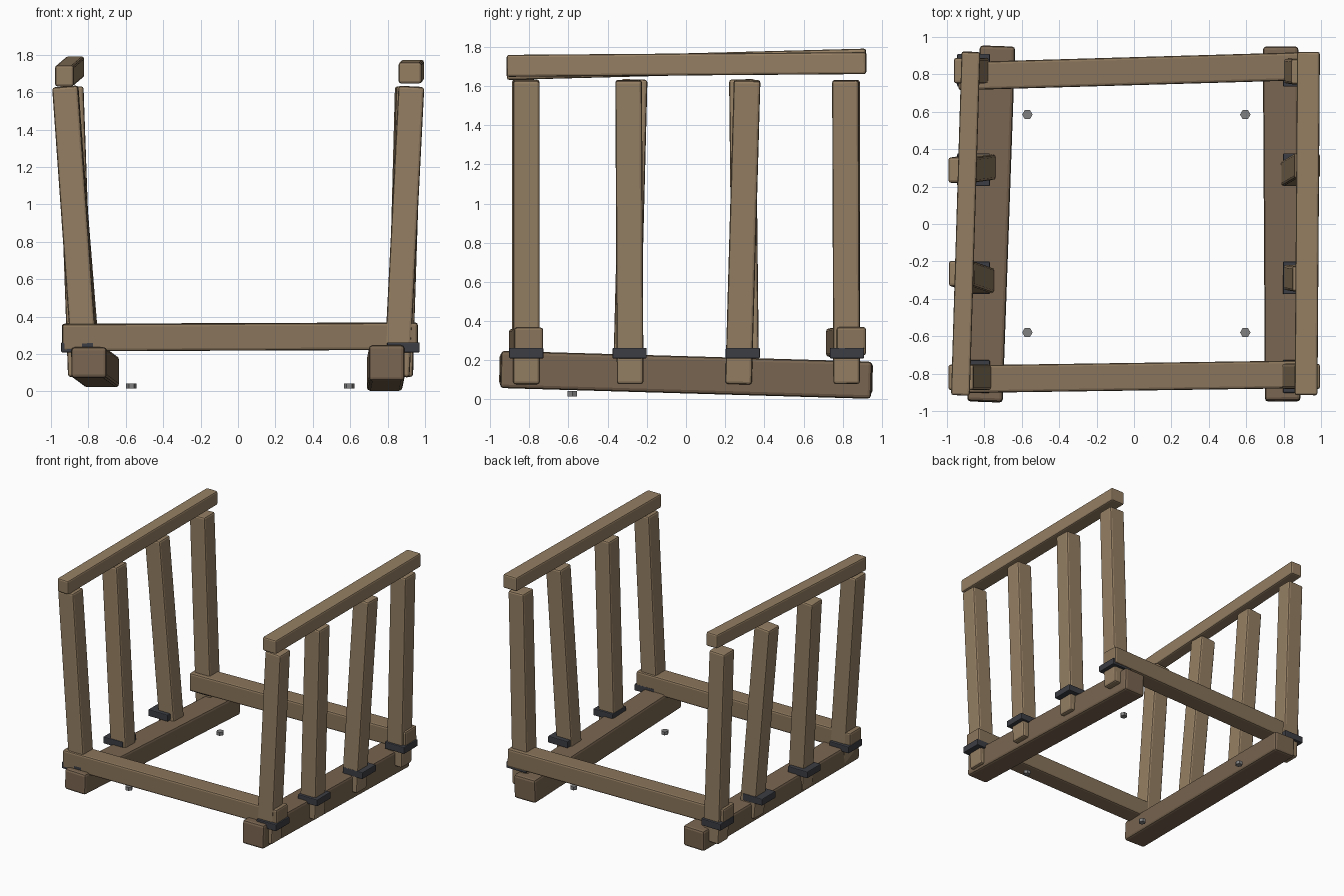
import bpy, bmesh, math
from mathutils import Vector, Matrix

if "Cube" in bpy.data.objects:
    bpy.data.objects.remove(bpy.data.objects["Cube"])


def material(name, rgb):
    m = bpy.data.materials.new(name)
    m.diffuse_color = (*rgb, 1)
    m.use_nodes = True
    m.node_tree.nodes["Principled BSDF"].inputs["Base Color"].default_value = m.diffuse_color
    return m


LIGHT = material("light_timber", (0.30, 0.212, 0.125))
MID = material("mid_timber", (0.255, 0.178, 0.105))
DARK = material("dark_timber", (0.19, 0.13, 0.08))
IRON = material("dark_iron", (0.045, 0.047, 0.056))
STEEL = material("steel", (0.22, 0.22, 0.22))


def finish(name, bm, mat, bevel, segments=2):
    mesh = bpy.data.meshes.new(name)
    bm.to_mesh(mesh)
    bm.free()
    mesh.materials.append(mat)
    ob = bpy.data.objects.new(name, mesh)
    bpy.context.collection.objects.link(ob)
    if bevel:
        mod = ob.modifiers.new("worn_edges", 'BEVEL')
        mod.width = bevel
        mod.segments = segments
    return ob


def timber(name, start, end, width, height, up, mat, bevel=0.014):
    """Square-cut timber between two end centres; height lies along 'up'."""
    a, b = Vector(start), Vector(end)
    axis = (b - a).normalized()
    side = axis.cross(Vector(up)).normalized()
    top = side.cross(axis)
    rot = Matrix((side, axis, top)).transposed().to_4x4()
    bm = bmesh.new()
    bmesh.ops.create_cube(bm, size=1)
    bmesh.ops.scale(bm, vec=(width, (b - a).length, height), verts=bm.verts)
    bmesh.ops.transform(bm, matrix=Matrix.Translation((a + b) / 2) @ rot, verts=bm.verts)
    return finish(name, bm, mat, bevel)


Z = (0, 0, 1)

# Ground skids
timber("left_skid", (-0.797, -0.95, 0.155), (-0.73, 0.95, 0.105), 0.19, 0.165, Z, DARK, 0.018)
timber("right_skid", (0.795, -0.947, 0.153), (0.784, 0.947, 0.098), 0.19, 0.19, Z, DARK, 0.018)

# Cross beams
timber("front_cross_beam", (-0.94, -0.83, 0.287), (0.96, -0.803, 0.295), 0.148, 0.145, Z, MID)
timber("back_cross_beam", (-0.94, 0.79, 0.29), (0.96, 0.845, 0.297), 0.15, 0.145, Z, MID)

# Top rails
timber("left_top_rail", (-0.928, -0.915, 1.687), (-0.872, 0.92, 1.735), 0.10, 0.112, Z, LIGHT, 0.012)
timber("right_top_rail", (0.92, -0.915, 1.703), (0.933, 0.92, 1.717), 0.122, 0.112, Z, LIGHT, 0.012)

# Leaning side stakes: (bottom x, bottom y, top x, top y)
stakes = {
    "left": [(-0.815, -0.82, -0.925, -0.82), (-0.808, -0.305, -0.922, -0.265),
             (-0.80, 0.305, -0.925, 0.288), (-0.84, 0.82, -0.895, 0.82)],
    "right": [(0.848, -0.815, 0.927, -0.815), (0.865, -0.285, 0.915, -0.293),
              (0.85, 0.268, 0.925, 0.312), (0.867, 0.82, 0.908, 0.814)],
}
for side, rows in stakes.items():
    for i, (bx, by, tx, ty) in enumerate(rows, 1):
        timber(f"{side}_stake_{i}", (bx, by, 0.08), (tx, ty, 1.63), 0.138, 0.136, (0, 1, 0), LIGHT)

# Iron stake pockets
for side, x in (("left", -0.858), ("right", 0.884)):
    for i, y in enumerate((-0.815, -0.288, 0.29, 0.822), 1):
        timber(f"{side}_stake_bracket_{i}", (x, y - 0.0875, 0.236), (x, y + 0.0875, 0.236),
               0.175, 0.054, Z, IRON, 0.006)

# Hexagonal bolt heads
for i, (x, y) in enumerate([(-0.57, -0.58), (0.595, -0.58), (-0.57, 0.585), (0.595, 0.585)], 1):
    bm = bmesh.new()
    bmesh.ops.create_cone(bm, cap_ends=True, segments=6, radius1=0.028, radius2=0.028, depth=0.027,
                          matrix=Matrix.Translation((x, y, 0.029)) @ Matrix.Rotation(math.pi / 6, 4, 'Z'))
    # points face along x
    if abs(max(v.co.x for v in bm.verts) - x - 0.028) > 0.001:
        bmesh.ops.rotate(bm, cent=(x, y, 0), matrix=Matrix.Rotation(math.pi / 6, 3, 'Z'), verts=bm.verts)
    finish(f"bolt_head_{i}", bm, STEEL, 0)
